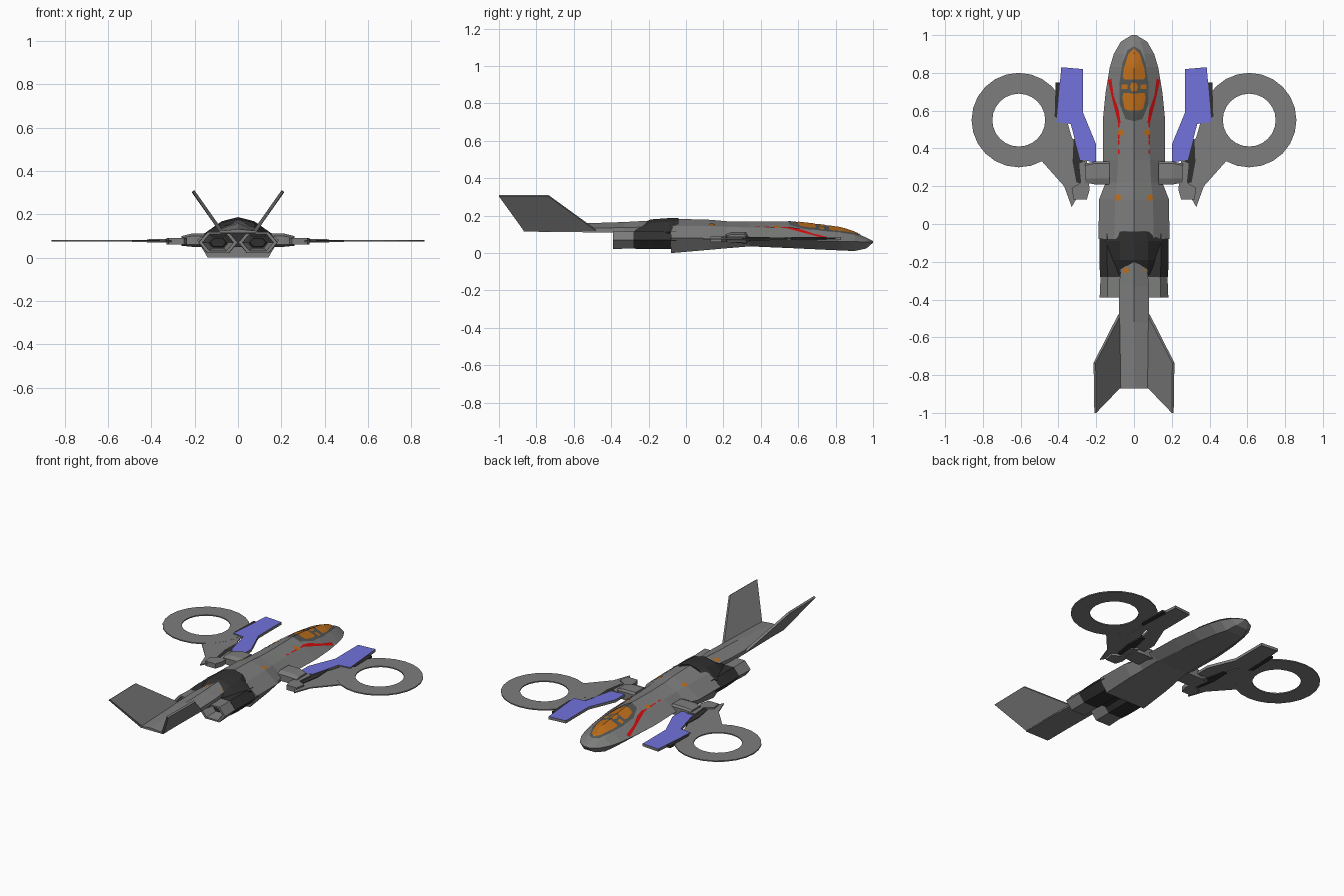
import bpy, bmesh, math
from mathutils import Vector
from mathutils.bvhtree import BVHTree

if "Cube" in bpy.data.objects:
    bpy.data.objects.remove(bpy.data.objects["Cube"])


def material(name, r, g, b):
    m = bpy.data.materials.new(name)
    m.diffuse_color = (r, g, b, 1)
    m.use_nodes = True
    m.node_tree.nodes["Principled BSDF"].inputs["Base Color"].default_value = m.diffuse_color
    return m


GRAY = material("hull gray", 0.2, 0.205, 0.2)
DARK = material("engine dark", 0.03, 0.03, 0.03)
FRAME = material("canopy frame gray", 0.085, 0.09, 0.085)
BLUE = material("panel blue", 0.17, 0.17, 0.72)
ORANGE = material("glass orange", 0.5, 0.15, 0.01)
RED = material("stripe red", 0.68, 0.004, 0.004)


def finish(name, bm, *mats):
    bmesh.ops.recalc_face_normals(bm, faces=bm.faces[:])
    me = bpy.data.meshes.new(name)
    bm.to_mesh(me)
    bm.free()
    for m in mats:
        me.materials.append(m)
    ob = bpy.data.objects.new(name, me)
    bpy.context.collection.objects.link(ob)
    return ob


def mirrored(ob):
    md = ob.modifiers.new("mirror", "MIRROR")
    md.use_mirror_merge = False
    return ob


def loft(name, rings, mat):
    """Skin a row of equal-length point rings and cap both ends."""
    bm = bmesh.new()
    vs = [[bm.verts.new(p) for p in r] for r in rings]
    n = len(rings[0])
    for a, b in zip(vs, vs[1:]):
        for i in range(n):
            j = (i + 1) % n
            bm.faces.new((a[i], a[j], b[j], b[i]))
    bm.faces.new(vs[0])
    bm.faces.new(vs[-1])
    return finish(name, bm, mat)


def section(y, top, *half):
    """Symmetric cross-section: ridge height, then (x, z) pairs down one side."""
    pts = list(zip(half[::2], half[1::2]))
    return ([(0, y, top)] + [(x, y, z) for x, z in pts]
            + [(-x, y, z) for x, z in reversed(pts)])


def plate(name, outline, z0, z1, mat, top_mat=None):
    bm = bmesh.new()
    f = bm.faces.new([bm.verts.new((x, y, z0)) for x, y in outline])
    ext = bmesh.ops.extrude_face_region(bm, geom=[f])["geom"]
    for v in ext:
        if isinstance(v, bmesh.types.BMVert):
            v.co.z = z1
    bmesh.ops.recalc_face_normals(bm, faces=bm.faces[:])
    if top_mat:
        for f in bm.faces:
            f.material_index = int(f.normal.z > 0.9)
    return mirrored(finish(name, bm, mat, *([top_mat] if top_mat else [])))


def rect(x0, x1, y0, y1):
    return [(x0, y0), (x1, y0), (x1, y1), (x0, y1)]


# Fuselage: ridge, shoulder, side edge, belly
hull = [
    (1.0, 0.064, 0.008, 0.062, 0.012, 0.06, 0.008, 0.056),
    (0.965, 0.082, 0.035, 0.075, 0.07, 0.06, 0.04, 0.025),
    (0.9, 0.112, 0.055, 0.095, 0.107, 0.061, 0.06, 0.011),
    (0.83, 0.135, 0.068, 0.108, 0.128, 0.063, 0.075, 0.014),
    (0.7, 0.153, 0.078, 0.122, 0.15, 0.066, 0.09, 0.02),
    (0.55, 0.17, 0.08, 0.132, 0.165, 0.07, 0.1, 0.027),
    (0.34, 0.168, 0.085, 0.137, 0.165, 0.075, 0.11, 0.036),
    (0.22, 0.17, 0.09, 0.14, 0.15, 0.08, 0.12, 0.026),
    (0.13, 0.178, 0.1, 0.145, 0.185, 0.08, 0.13, 0.018),
    (-0.08, 0.184, 0.105, 0.145, 0.188, 0.082, 0.14, 0.0)]
fuselage = loft("fuselage", [section(*s) for s in hull], GRAY)

# Dark collar between fuselage and tail boom
collar = loft("engine_collar", [
    section(-0.04, 0.187, 0.06, 0.172, 0.1, 0.13, 0.1, 0.06),
    section(-0.09, 0.187, 0.075, 0.168, 0.155, 0.112, 0.14, 0.05),
    section(-0.19, 0.18, 0.075, 0.16, 0.12, 0.11, 0.12, 0.05),
    section(-0.27, 0.13, 0.07, 0.125, 0.1, 0.1, 0.1, 0.05)], DARK)

# Tail boom
boom = loft("tail_boom", [
    section(-0.15, 0.176, 0.06, 0.14, 0.06, 0.11),
    section(-0.33, 0.166, 0.08, 0.137, 0.08, 0.109),
    section(-0.52, 0.16, 0.08, 0.132, 0.08, 0.111),
    section(-0.87, 0.132, 0.08, 0.124, 0.08, 0.115)], GRAY)

# Canted tail fins
mirrored(loft("tail_fin", [
    [(0.07, -0.48, 0.125), (0.084, -0.48, 0.118), (0.084, -0.865, 0.116), (0.07, -0.865, 0.125)],
    [(0.203, -0.735, 0.31), (0.214, -0.735, 0.303), (0.21, -1.0, 0.303), (0.2, -1.0, 0.31)]], GRAY))


# Engines: hexagonal housing and hollow nozzle
def hexagon(y, s=1.0):
    pts = [(1, 0), (0.55, 1), (-0.55, 1), (-1, 0), (-0.55, -1), (0.55, -1)]
    return [(0.092 + 0.09 * s * x, y, 0.07 + 0.048 * s * z) for x, z in pts]


mirrored(loft("engine_housing", [hexagon(-0.05), hexagon(-0.2, 1.02), hexagon(-0.28, 0.97)], DARK))
mirrored(loft("engine_nozzle", [hexagon(-0.27, 0.94), hexagon(-0.39), hexagon(-0.39, 0.8),
                                hexagon(-0.31, 0.55)], GRAY))
mirrored(loft("nozzle_core", [hexagon(-0.312, 0.5), hexagon(-0.325, 0.4)], DARK))

# Ring wings
bm = bmesh.new()
N = 24
rows = []
for r, z in ((0.25, 0.074), (0.25, 0.081), (0.14, 0.081), (0.14, 0.074)):
    rows.append([bm.verts.new((0.61 + r * math.cos(2 * math.pi * i / N),
                               0.55 + r * math.sin(2 * math.pi * i / N), z)) for i in range(N)])
for k in range(4):
    a, b = rows[k], rows[(k + 1) % 4]
    for i in range(N):
        j = (i + 1) % N
        bm.faces.new((a[i], a[j], b[j], b[i]))
mirrored(finish("ring_wing", bm, GRAY))

# Swept arm that carries each ring
plate("wing_arm", [(0.49, 0.335), (0.37, 0.2), (0.33, 0.09), (0.295, 0.15), (0.25, 0.18),
                   (0.25, 0.33), (0.33, 0.46), (0.37, 0.6), (0.4, 0.42)], 0.0735, 0.0805, GRAY)

# Blue topped panels
plate("wing_panel", [(0.385, 0.83), (0.27, 0.82), (0.27, 0.59), (0.2, 0.42), (0.2, 0.325),
                     (0.285, 0.34), (0.335, 0.53), (0.41, 0.54)], 0.07, 0.087, GRAY, BLUE)
plate("panel_edge", [(0.385, 0.75), (0.415, 0.75), (0.42, 0.57), (0.395, 0.55)], 0.069, 0.083, DARK)

# Wing hinge blocks
mirrored(loft("hinge_block", [
    [(0.13, y, z) for y, z in ((0.21, 0.06), (0.21, 0.1), (0.24, 0.112), (0.32, 0.112), (0.33, 0.1), (0.33, 0.05))],
    [(0.21, y, z) for y, z in ((0.21, 0.06), (0.21, 0.1), (0.24, 0.112), (0.32, 0.112), (0.33, 0.1), (0.33, 0.05))],
    [(0.26, y, z) for y, z in ((0.22, 0.06), (0.22, 0.092), (0.24, 0.1), (0.31, 0.1), (0.32, 0.092), (0.32, 0.055))]],
    GRAY))
plate("hinge_bracket", [(0.235, 0.18), (0.25, 0.13), (0.32, 0.13), (0.33, 0.19), (0.28, 0.22),
                        (0.29, 0.32), (0.25, 0.34)], 0.06, 0.09, GRAY)
plate("hinge_joint", [(0.26, 0.21), (0.305, 0.22), (0.325, 0.33), (0.32, 0.45), (0.295, 0.45),
                      (0.27, 0.33)], 0.066, 0.084, DARK)

# Surface used to drape the painted details
verts, polys = [], []
for ob in (fuselage, collar, boom):
    base = len(verts)
    verts += [v.co.copy() for v in ob.data.vertices]
    polys += [[base + i for i in p.vertices] for p in ob.data.polygons]
skin = BVHTree.FromPolygons(verts, polys)


def decal(name, outline, mat, lift=0.004):
    bm = bmesh.new()
    bm.faces.new([bm.verts.new((x, y, 0)) for x, y in outline])
    bmesh.ops.triangulate(bm, faces=bm.faces[:])
    bmesh.ops.subdivide_edges(bm, edges=bm.edges[:], cuts=5, use_grid_fill=True)
    for v in bm.verts:
        hit = skin.ray_cast(Vector((v.co.x, v.co.y, 1)), Vector((0, 0, -1)))[0]
        v.co.z = (hit.z if hit else 0.06) + lift
    bmesh.ops.recalc_face_normals(bm, faces=bm.faces[:])
    if sum(f.normal.z for f in bm.faces) < 0:
        bmesh.ops.reverse_faces(bm, faces=bm.faces[:])
    me = bpy.data.meshes.new(name)
    bm.to_mesh(me)
    bm.free()
    me.materials.append(mat)
    ob = bpy.data.objects.new(name, me)
    bpy.context.collection.objects.link(ob)
    mirrored(ob)


# Canopy frame and glass
decal("canopy_frame", [(0, 0.94), (0.035, 0.92), (0.062, 0.85), (0.078, 0.74), (0.078, 0.64),
                       (0.045, 0.555), (0, 0.545)], FRAME, 0.002)
decal("front_glass", [(0, 0.93), (0.03, 0.9), (0.055, 0.82), (0.06, 0.775), (0.05, 0.765), (0, 0.765)], ORANGE)
decal("rear_glass", [(0, 0.69), (0.055, 0.695), (0.062, 0.67), (0.05, 0.61), (0.03, 0.6), (0, 0.6)], ORANGE)
decal("center_glass", [(0, 0.75), (0.015, 0.745), (0.022, 0.725), (0.015, 0.705), (0, 0.7)], ORANGE)
decal("side_glass", rect(0.035, 0.065, 0.715, 0.738), ORANGE)

# Red stripes and dashes
decal("red_stripe", [(0.12, 0.77), (0.138, 0.762), (0.12, 0.68), (0.083, 0.53), (0.071, 0.535),
                     (0.08, 0.6), (0.108, 0.68)], RED)
for y in (0.37, 0.42, 0.45, 0.51):
    decal("red_dash", rect(0.076, 0.084, y, y + 0.025), RED)

# Running lights
for x, y in ((0.07, 0.485), (0.085, 0.14), (0.043, -0.245)):
    decal("running_light", [(x + 0.018 * math.cos(a * math.pi / 3), y + 0.018 * math.sin(a * math.pi / 3))
                            for a in range(6)], ORANGE)
